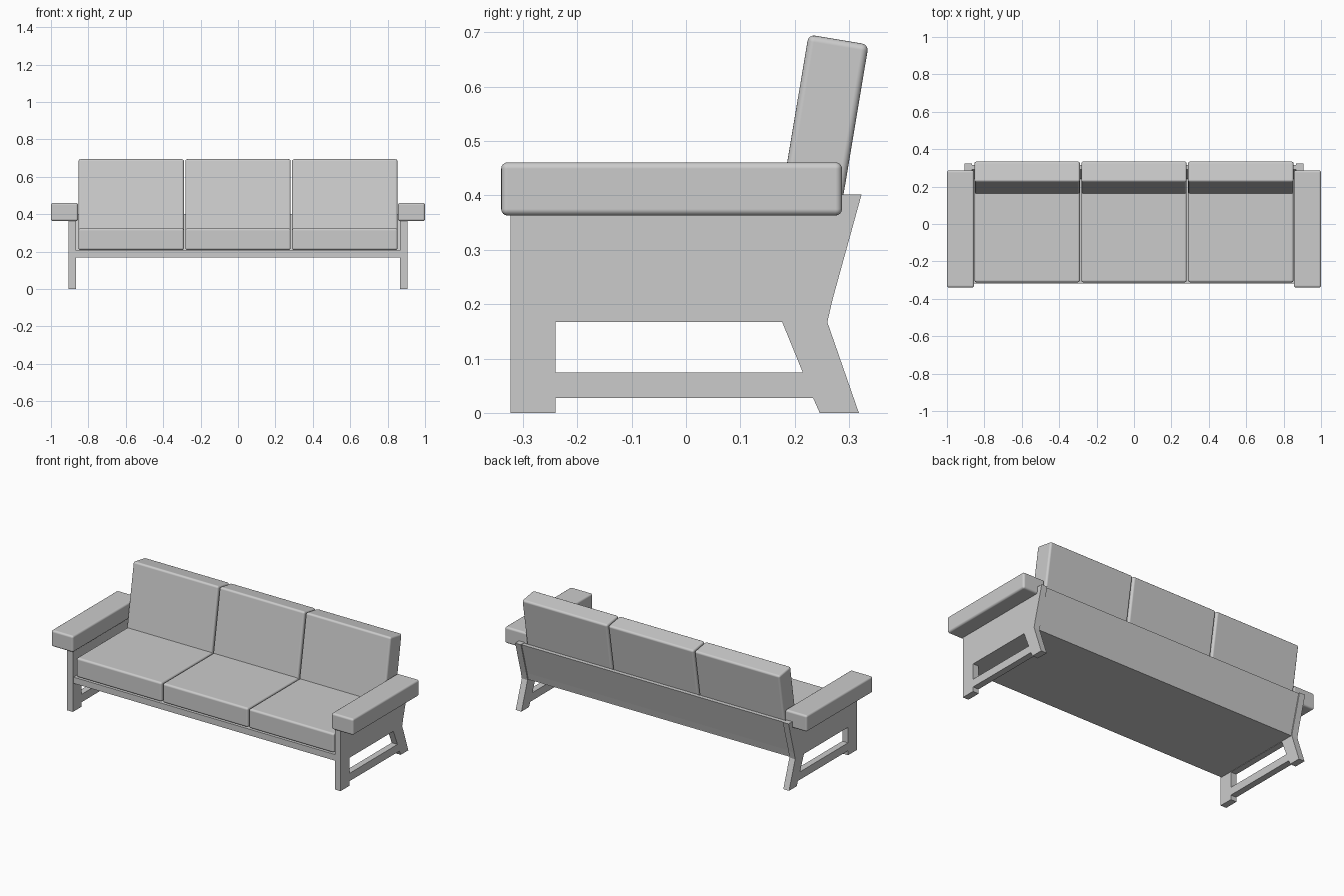
import bpy, math

if "Cube" in bpy.data.objects:
    bpy.data.objects.remove(bpy.data.objects["Cube"])

R90 = math.radians(90)


def box(name, center, size, tilt=0.0, bevel=0.0):
    bpy.ops.mesh.primitive_cube_add(size=1, location=center)
    ob = bpy.context.object
    ob.name = name
    ob.scale = size
    bpy.ops.object.transform_apply(location=False, rotation=False, scale=True)
    ob.rotation_euler.x = tilt
    if bevel:
        m = ob.modifiers.new("soft_edges", "BEVEL")
        m.width = bevel
        m.segments = 4
        bpy.ops.object.shade_smooth()
        m.harden_normals = True
    return ob


def extrude_profile(name, loops, x, width):
    """Extrude closed (y, z) loops along x; inner loops become holes."""
    cu = bpy.data.curves.new(name, "CURVE")
    cu.dimensions = "2D"
    cu.fill_mode = "BOTH"
    cu.extrude = width / 2
    for pts in loops:
        sp = cu.splines.new("POLY")
        sp.points.add(len(pts) - 1)
        for p, (y, z) in zip(sp.points, pts):
            p.co = (y, z, 0, 1)
        sp.use_cyclic_u = True
    ob = bpy.data.objects.new(name, cu)
    bpy.context.collection.objects.link(ob)
    ob.location.x = x
    ob.rotation_euler = (R90, 0, R90)
    bpy.ops.object.select_all(action="DESELECT")
    ob.select_set(True)
    bpy.context.view_layer.objects.active = ob
    bpy.ops.object.convert(target="MESH")
    bpy.ops.object.shade_flat()


# Side frames with legs, stretcher and opening; arm rests on top
outline = [(-.323, 0), (-.24, 0), (-.24, .027), (.234, .027), (.246, 0),
           (.318, 0), (.26, .167), (.27, .21), (.323, .402), (.27, .402),
           (.27, .37), (-.323, .37)]
opening = [(-.24, .074), (-.24, .167), (.177, .167), (.215, .074)]
for side, s in (("left", -1), ("right", 1)):
    extrude_profile(side + "_side_frame", [outline, opening], s * .886, .038)
    box(side + "_armrest", (s * .9275, -.0265, .412), (.145, .627, .098), bevel=.012)

# Seat board and sloping back board between the side frames
box("seat_board", (0, -.031, .1875), (1.736, .572, .037))
extrude_profile("back_board", [[(.254, .169), (.264, .21), (.316, .4),
                                (.292, .4), (.242, .21), (.232, .169)]], 0, 1.736)

# Three seat cushions and three reclined back cushions
tilt = -math.radians(9.5)
height, thick = .405, .112
top_front = (.2255, .696)
cy = top_front[0] + math.cos(tilt) * thick / 2 + math.sin(tilt) * height / 2
cz = top_front[1] + math.sin(tilt) * thick / 2 - math.cos(tilt) * height / 2
for i, place in enumerate(("left", "middle", "right")):
    x = (i - 1) * .571
    box(place + "_seat_cushion", (x, -.038, .266), (.564, .548, .116), bevel=.012)
    box(place + "_back_cushion", (x, cy, cz), (.564, thick, height), tilt, .012)
